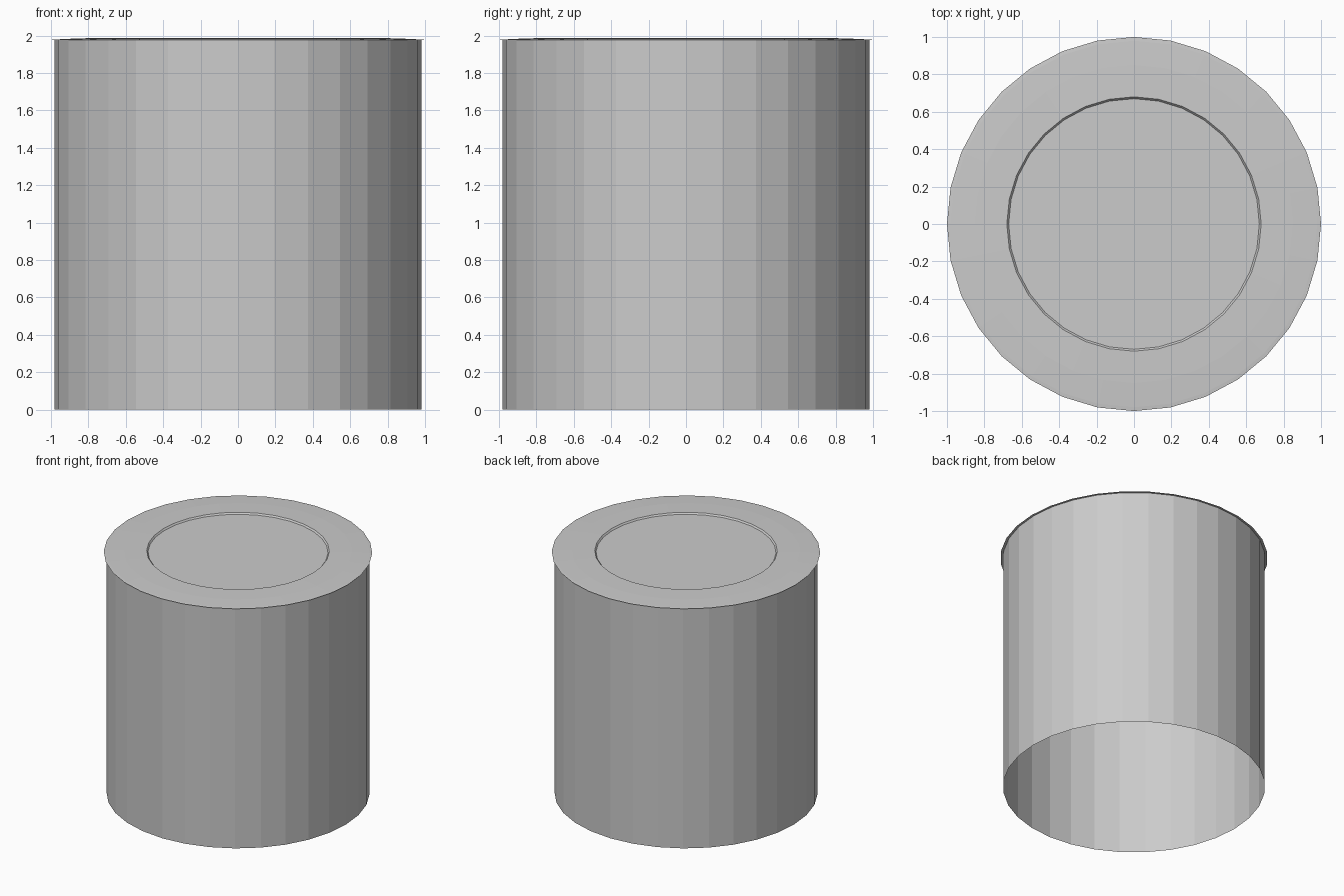
import bpy, bmesh, math

if "Cube" in bpy.data.objects:
    bpy.data.objects.remove(bpy.data.objects["Cube"])

SIDES = 32


def revolve(name, profile):
    """Turn a list of (radius, z) points into a faceted shell; radius 0 closes it."""
    bm = bmesh.new()
    rings = []
    for r, z in profile:
        if r == 0:
            rings.append([bm.verts.new((0, 0, z))] * SIDES)
        else:
            rings.append([bm.verts.new((r * math.cos(a), r * math.sin(a), z))
                          for a in (2 * math.pi * i / SIDES for i in range(SIDES))])
    for low, high in zip(rings, rings[1:]):
        for i in range(SIDES):
            j = (i + 1) % SIDES
            if high[i] is high[j]:
                bm.faces.new((low[i], low[j], high[i]))
            else:
                bm.faces.new((low[i], low[j], high[j], high[i]))
    mesh = bpy.data.meshes.new(name)
    bm.to_mesh(mesh)
    bm.free()
    obj = bpy.data.objects.new(name, mesh)
    bpy.context.collection.objects.link(obj)
    return obj


# Open-bottomed side wall
revolve("can_wall", [(0.98, 0), (0.98, 1.977)])

# Lid: thin overhanging flange, slight crown, shallow recessed centre
revolve("can_lid", [(1.0, 1.977), (0.98, 1.979), (0.85, 1.985),
                    (0.68, 1.988), (0.67, 1.976), (0, 1.976)])
